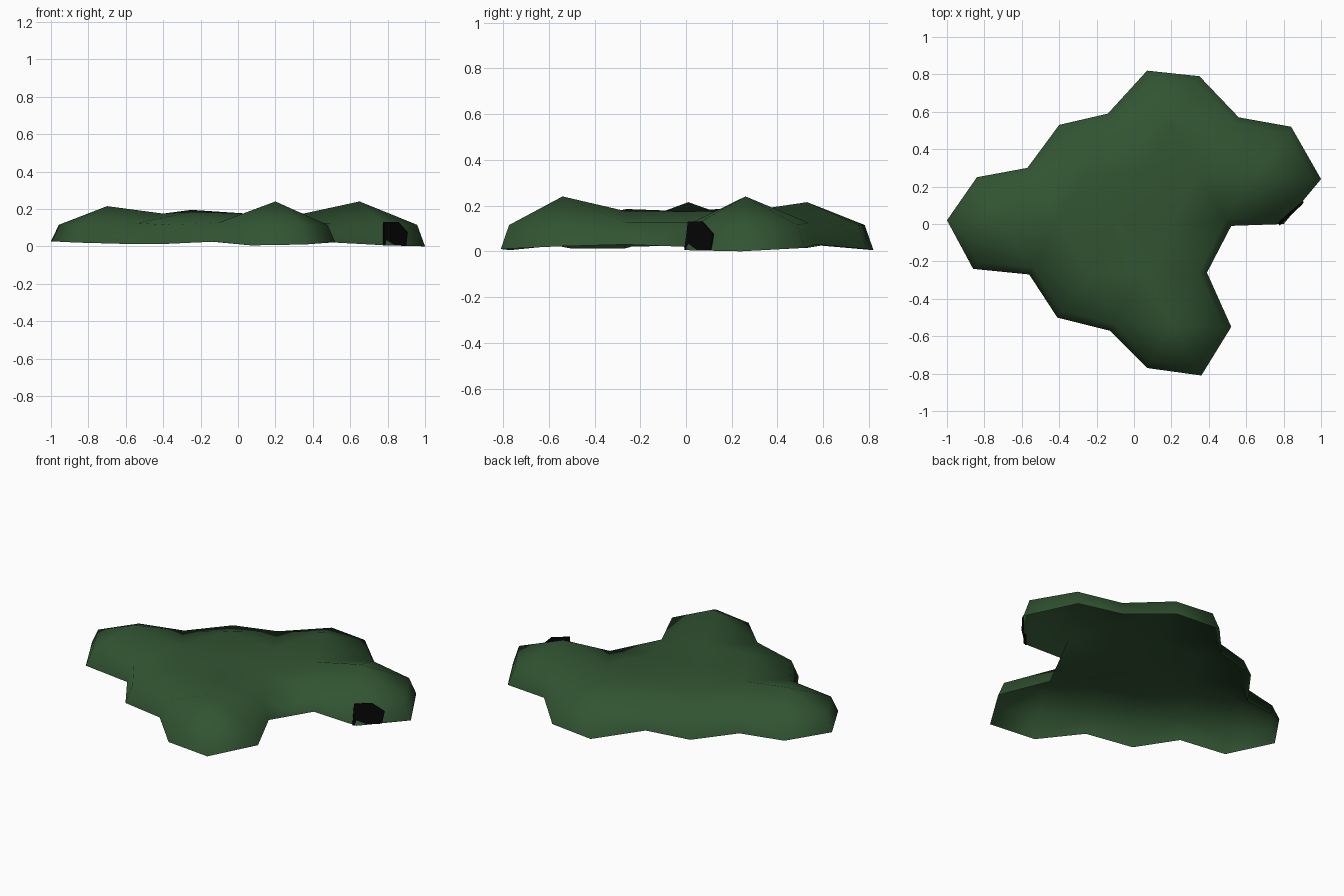
import bpy, bmesh, math
from mathutils import Vector

if "Cube" in bpy.data.objects:
    bpy.data.objects.remove(bpy.data.objects["Cube"])


def material(name, rgb):
    m = bpy.data.materials.new(name)
    m.diffuse_color = (*rgb, 1)
    m.use_nodes = True
    m.node_tree.nodes["Principled BSDF"].inputs["Base Color"].default_value = m.diffuse_color
    return m


def add_object(name, bm, mat, smooth):
    me = bpy.data.meshes.new(name)
    bm.to_mesh(me)
    bm.free()
    me.materials.append(mat)
    for p in me.polygons:
        p.use_smooth = smooth
    ob = bpy.data.objects.new(name, me)
    bpy.context.collection.objects.link(ob)
    return ob


green = material("dark_green", (0.031, 0.088, 0.032))
black = material("black", (0.002, 0.002, 0.002))

# Seven hexagonal mounds: centre x, y and peak height
R = 0.3
PEAKS = [(-0.70, 0.01, 0.215), (-0.25, 0.27, 0.195), (-0.25, -0.26, 0.185),
         (0.20, 0.00, 0.175), (0.20, 0.53, 0.215), (0.20, -0.54, 0.24),
         (0.65, 0.26, 0.24)]
# Ground outline of the whole patch
OUTLINE = [(-1, 0.02, 0.027), (-0.84, 0.25, 0.02), (-0.57, 0.30, 0.012),
           (-0.40, 0.53, 0.015), (-0.14, 0.59, 0.025), (0.07, 0.82, 0.005),
           (0.35, 0.79, 0.01), (0.56, 0.57, 0.03), (0.84, 0.52, 0.015),
           (1, 0.24, 0.0), (0.80, 0.0, 0.005), (0.52, -0.01, 0.02),
           (0.39, -0.26, 0.03), (0.52, -0.55, 0.022), (0.36, -0.81, 0.01),
           (0.07, -0.77, 0.005), (-0.13, -0.57, 0.025), (-0.41, -0.50, 0.012),
           (-0.56, -0.27, 0.012), (-0.86, -0.24, 0.02)]

bm = bmesh.new()
base = [bm.verts.new(p) for p in OUTLINE]

# Rim: the outline pulled in towards the mounds it touches
rim = []
for p in OUTLINE:
    q = Vector(p[:2])
    near = [Vector(c[:2]) for c in PEAKS if (Vector(c[:2]) - q).length < 0.42]
    mid = sum(near, Vector((0, 0))) / len(near)
    q += (mid - q).normalized() * 0.042
    rim.append(bm.verts.new((q.x, q.y, 0.115 if len(near) == 1 else 0.125)))

# Mounds: fans from each peak, sharing valley corners
valleys = []


def corner(x, y):
    i = min(range(len(OUTLINE)), key=lambda k: math.dist((x, y), OUTLINE[k][:2]))
    if math.dist((x, y), OUTLINE[i][:2]) < 0.12:
        return rim[i]
    for v in valleys:
        if math.dist((x, y), v.co[:2]) < 0.1:
            return v
    valleys.append(bm.verts.new((x, y, 0.175)))
    return valleys[-1]


for x, y, z in PEAKS:
    top = bm.verts.new((x, y, z))
    ring = [corner(x + R * math.cos(k * math.pi / 3), y + R * math.sin(k * math.pi / 3))
            for k in range(6)]
    for k in range(6):
        bm.faces.new((top, ring[k], ring[(k + 1) % 6]))

# Skirt down to the ground, open underneath
for i in range(len(base)):
    j = (i + 1) % len(base)
    bm.faces.new((base[i], rim[i], rim[j], base[j]))
bmesh.ops.recalc_face_normals(bm, faces=bm.faces[:])
if sum(f.normal.z for f in bm.faces) < 0:
    bmesh.ops.reverse_faces(bm, faces=bm.faces[:])
add_object("hedge_mounds", bm, green, True)

# Black cut-off plate on the front right corner
bm = bmesh.new()
pts = [(0.78, -0.008, 0.005), (0.90, 0.105, 0.005), (0.908, 0.118, 0.075),
       (0.86, 0.07, 0.13), (0.78, 0.008, 0.13)]
f = bm.faces.new([bm.verts.new(p) for p in pts])
back = bmesh.ops.extrude_face_region(bm, geom=[f], use_keep_orig=True)
for v in back["geom"]:
    if isinstance(v, bmesh.types.BMVert):
        v.co += Vector((-0.005, 0.005, 0))
bmesh.ops.recalc_face_normals(bm, faces=bm.faces[:])
add_object("dark_plate", bm, black, False)
